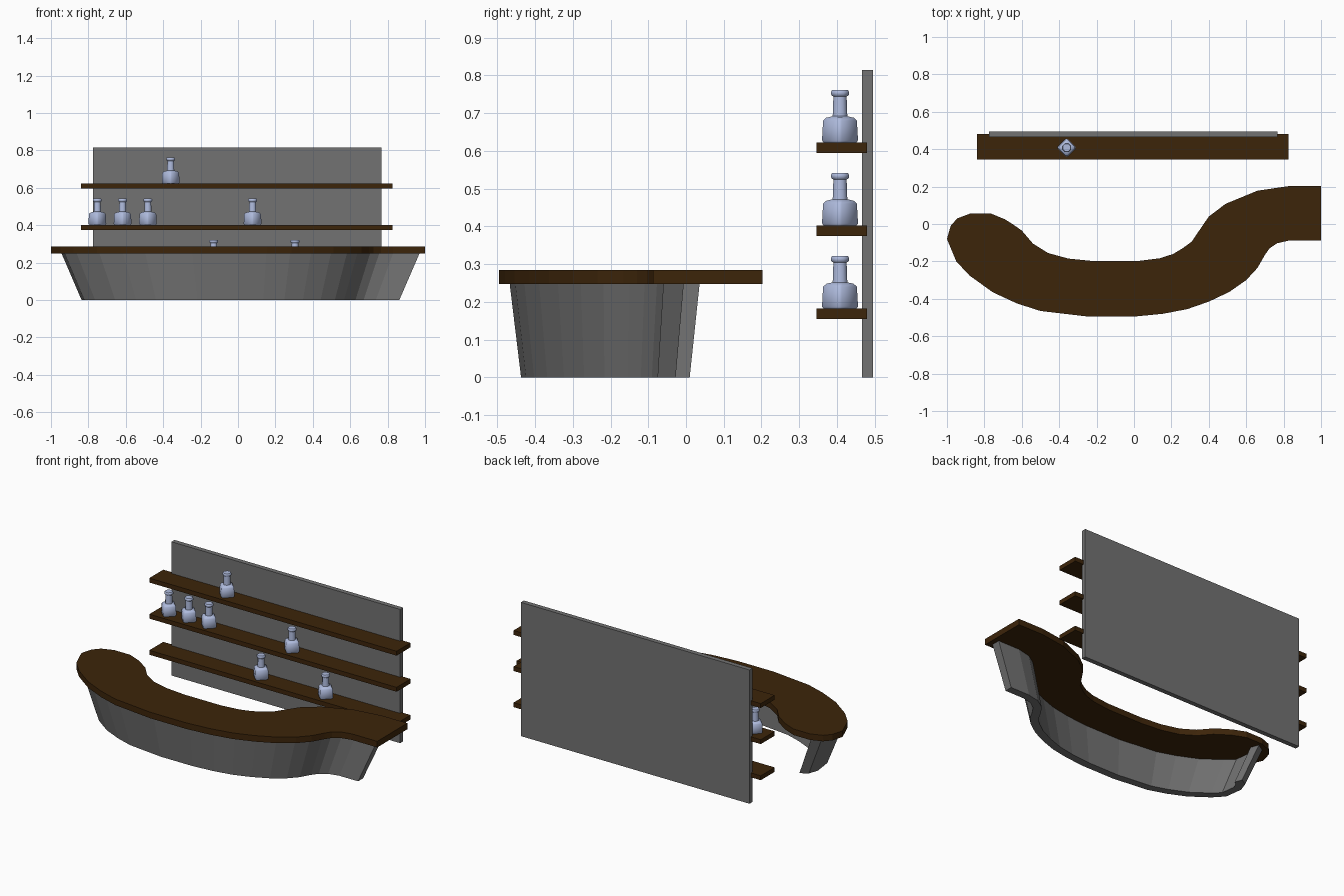
import bpy, bmesh
from math import cos, sin, radians
from mathutils import Vector

if "Cube" in bpy.data.objects:
    bpy.data.objects.remove(bpy.data.objects["Cube"])


def material(name, rgb):
    m = bpy.data.materials.new(name)
    m.diffuse_color = (*rgb, 1)
    m.use_nodes = True
    m.node_tree.nodes["Principled BSDF"].inputs["Base Color"].default_value = m.diffuse_color
    return m


wood = material("dark_wood", (0.046, 0.018, 0.003))
glass = material("blue_glass", (0.43, 0.50, 0.73))
dark = material("dark_grey", (0.17, 0.17, 0.17))


def finish(bm, name, mat):
    bmesh.ops.recalc_face_normals(bm, faces=bm.faces)
    me = bpy.data.meshes.new(name)
    bm.to_mesh(me)
    bm.free()
    ob = bpy.data.objects.new(name, me)
    bpy.context.collection.objects.link(ob)
    me.materials.append(mat)
    return ob


def box(name, lo, hi, mat):
    bm = bmesh.new()
    bmesh.ops.create_cube(bm, size=1)
    for v in bm.verts:
        v.co = [l + (c + 0.5) * (h - l) for c, l, h in zip(v.co, lo, hi)]
    return finish(bm, name, mat)


def loft(name, rings, mat):
    """Skin a list of closed rings and cap both ends."""
    bm = bmesh.new()
    rows = [[bm.verts.new(p) for p in r] for r in rings]
    n = len(rows[0])
    for a, b in zip(rows, rows[1:]):
        for i in range(n):
            bm.faces.new((a[i], a[(i + 1) % n], b[(i + 1) % n], b[i]))
    bm.faces.new(rows[0])
    bm.faces.new(rows[-1])
    return finish(bm, name, mat)


# Back panel and shelves
box("back_panel", (-0.775, 0.466, 0), (0.767, 0.495, 0.815), dark)
SHELF_TOPS = (0.182, 0.402, 0.622)
for i, z in enumerate(SHELF_TOPS):
    box(f"shelf_{i + 1}", (-0.84, 0.346, z - 0.027), (0.827, 0.48, z), wood)

# Curved counter top, front edge left to right, then back edge right to left
front = [(-1, -.08), (-.95, -.2), (-.88, -.275), (-.755, -.365), (-.625, -.425),
         (-.5, -.465), (-.245, -.495), (0, -.495), (.155, -.48), (.285, -.455),
         (.4, -.415), (.51, -.363), (.6, -.3), (.66, -.235), (.7, -.165),
         (.725, -.13), (.765, -.103), (.83, -.088), (1, -.088)]
back = [(1, .203), (.83, .203), (.66, .178), (.49, .108), (.4, .04), (.35, -.033),
        (.31, -.093), (.26, -.13), (.21, -.16), (.14, -.183), (.02, -.198),
        (-.22, -.198), (-.35, -.185), (-.46, -.155), (-.54, -.105), (-.6, -.035),
        (-.65, 0), (-.69, .025), (-.765, .056), (-.875, .056), (-.945, .03),
        (-.98, -.01)]
loft("counter_top", [[(x, y, z) for x, y in front + back] for z in (0.248, 0.285)], wood)


# Flared counter wall following the front edge
def inset(path, d):
    out = []
    for i, p in enumerate(path):
        t = (path[min(i + 1, len(path) - 1)] - path[max(i - 1, 0)]).normalized()
        out.append(p + Vector((-t.y, t.x)) * d)
    return out


edge = inset([Vector(p) for p in front], 0.028)[1:]
edge[-1].x = 0.97
outer = [Vector(p) for p in ((-.87, .036), (-.92, .005), (-.943, -.06))] + edge
inner = inset(outer, 0.054)
inner[:3] = [Vector(p) for p in ((-.852, -.015), (-.876, -.032), (-.889, -.068))]
CENTRE = Vector((0.01, -0.198))


def foot(p):
    return (*(CENTRE + (p - CENTRE) * 0.888), 0)


loft("counter_wall", [[(*o, 0.248), (*n, 0.248), foot(n), foot(o)]
                      for o, n in zip(outer, inner)], dark)

# Bottles: chamfered square body turned 45 degrees, octagonal neck and lip
# (height, radius, half angle of the corner chamfer)
PROFILE = [(0, .043, 6), (.006, .048, 6), (.058, .045, 6), (.066, .037, 9),
           (.070, .021, 22.5), (.122, .019, 22.5), (.126, .025, 22.5),
           (.135, .026, 22.5), (.140, .022, 22.5)]


def bottle(name, x, z):
    rings = []
    for h, r, d in PROFILE:
        angles = [radians(90 * k + s * d) for k in range(4) for s in (-1, 1)]
        rings.append([(x + r * cos(a), 0.408 + r * sin(a), z + h) for a in angles])
    ob = loft(name, rings, glass)
    bpy.ops.object.select_all(action='DESELECT')
    ob.select_set(True)
    bpy.context.view_layer.objects.active = ob
    bpy.ops.object.shade_smooth_by_angle(angle=radians(50))


rows = ((-.13, .305), (-.752, -.617, -.482, .078), (-.36,))
for s, (z, xs) in enumerate(zip(SHELF_TOPS, rows)):
    for k, x in enumerate(xs):
        bottle(f"bottle_{s + 1}_{k + 1}", x, z)
